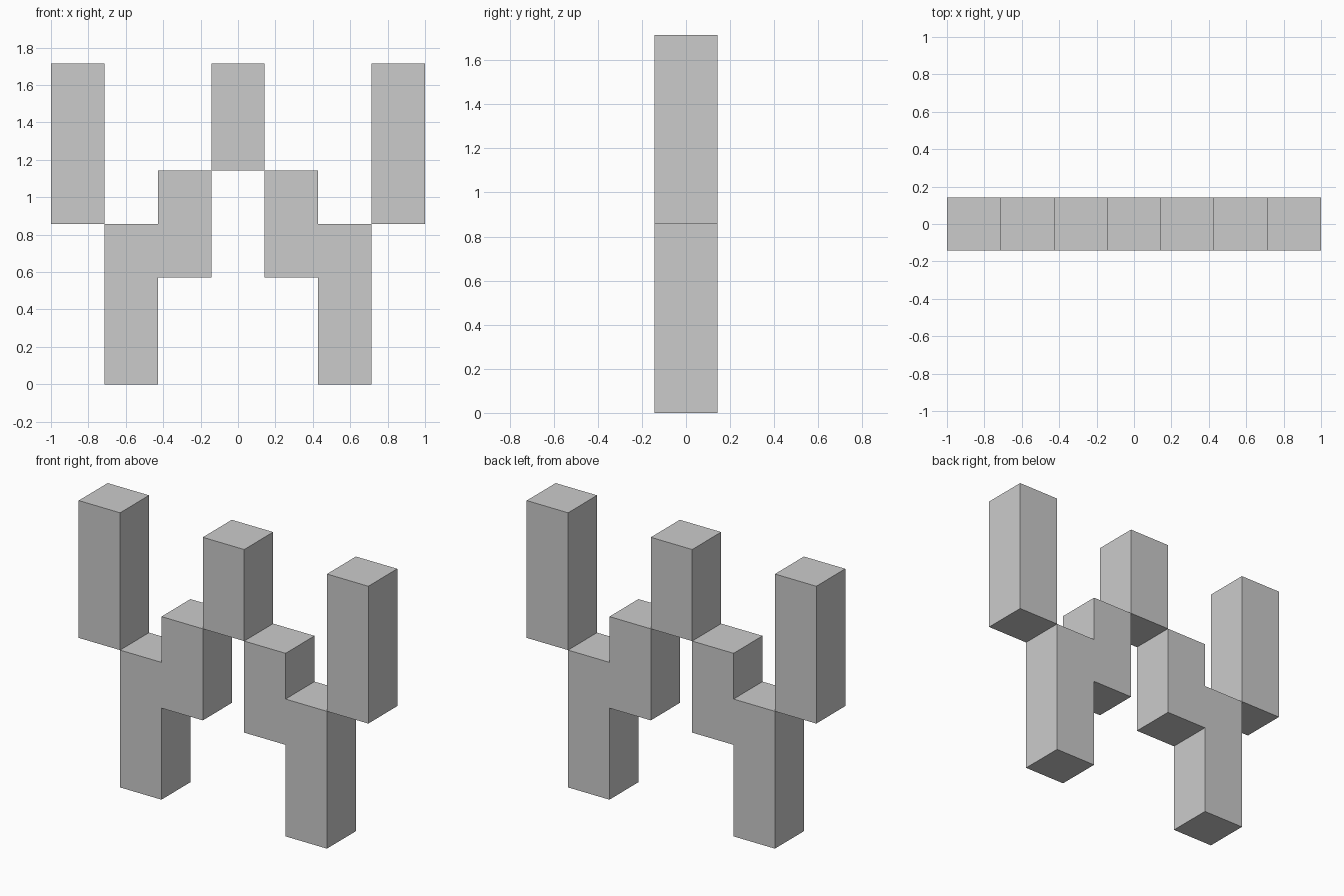
import bpy
import bmesh

if "Cube" in bpy.data.objects:
    bpy.data.objects.remove(bpy.data.objects["Cube"])

U = 2 / 7  # one grid cell: the model is seven cells wide


def extrude_profile(name, points, side=1):
    """Extrude an x-z outline (in cells) one cell deep, centred on y = 0."""
    bm = bmesh.new()
    verts = [bm.verts.new((side * x * U, -U / 2, z * U)) for x, z in points]
    face = bm.faces.new(verts)
    result = bmesh.ops.extrude_face_region(bm, geom=[face], use_keep_orig=True)
    moved = [g for g in result["geom"] if isinstance(g, bmesh.types.BMVert)]
    bmesh.ops.translate(bm, verts=moved, vec=(0, U, 0))
    bmesh.ops.recalc_face_normals(bm, faces=bm.faces[:])
    mesh = bpy.data.meshes.new(name)
    bm.to_mesh(mesh)
    bm.free()
    obj = bpy.data.objects.new(name, mesh)
    bpy.context.collection.objects.link(obj)
    return obj


def box(x0, x1, z0, z1):
    return [(x0, z0), (x1, z0), (x1, z1), (x0, z1)]


# Leg with the raised step on its inner side
LEG = [(1.5, 0), (2.5, 0), (2.5, 3), (1.5, 3),
       (1.5, 4), (0.5, 4), (0.5, 2), (1.5, 2)]

# Central post
extrude_profile("centre_post", box(-0.5, 0.5, 4, 6))

# Mirrored legs and outer posts
for label, side in (("left", -1), ("right", 1)):
    extrude_profile(f"stepped_leg_{label}", LEG, side)
    extrude_profile(f"outer_post_{label}", box(2.5, 3.5, 3, 6), side)
